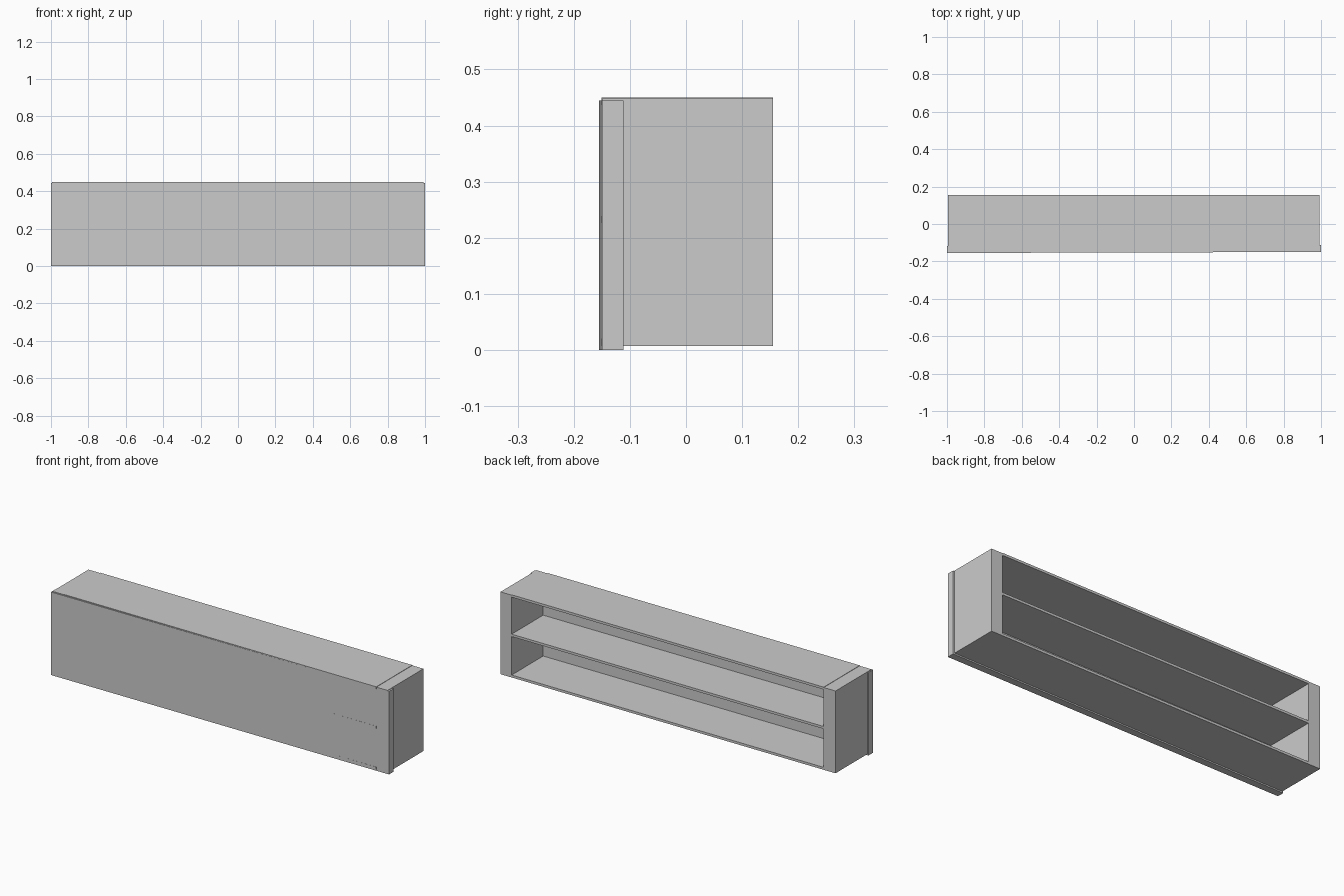
import bpy, bmesh
from mathutils import Matrix, Vector

if "Cube" in bpy.data.objects:
    bpy.data.objects.remove(bpy.data.objects["Cube"])


def box(name, xs, ys, zs, turn=0.0):
    """Axis-aligned box from its limits, optionally turned about z."""
    lo, hi = Vector((xs[0], ys[0], zs[0])), Vector((xs[1], ys[1], zs[1]))
    bm = bmesh.new()
    bmesh.ops.create_cube(bm, size=1, matrix=Matrix.Diagonal((*(hi - lo), 1)))
    mesh = bpy.data.meshes.new(name)
    bm.to_mesh(mesh)
    bm.free()
    obj = bpy.data.objects.new(name, mesh)
    obj.location = (lo + hi) / 2
    obj.rotation_euler.z = turn
    bpy.context.collection.objects.link(obj)
    return obj


FRONT, BACK = -0.1505, 0.155
INNER = 0.925

# Thick front panel, very slightly skewed so its right end sits further back
box("front_panel", (-1, 1), (-0.1522, -0.1142), (0, 0.445), turn=0.00275)

# Solid end posts
box("left_end_post", (-0.995, -INNER), (FRONT + 0.001, BACK), (0.007, 0.448))
box("right_end_post", (INNER, 0.991), (FRONT + 0.001, BACK), (0.007, 0.448))

# Horizontal boards between the posts
for name, z0, z1 in (("bottom_board", 0.007, 0.020),
                     ("middle_shelf", 0.226, 0.239),
                     ("counter_top", 0.437, 0.450)):
    box(name, (-INNER, INNER), (FRONT, BACK), (z0, z1))
